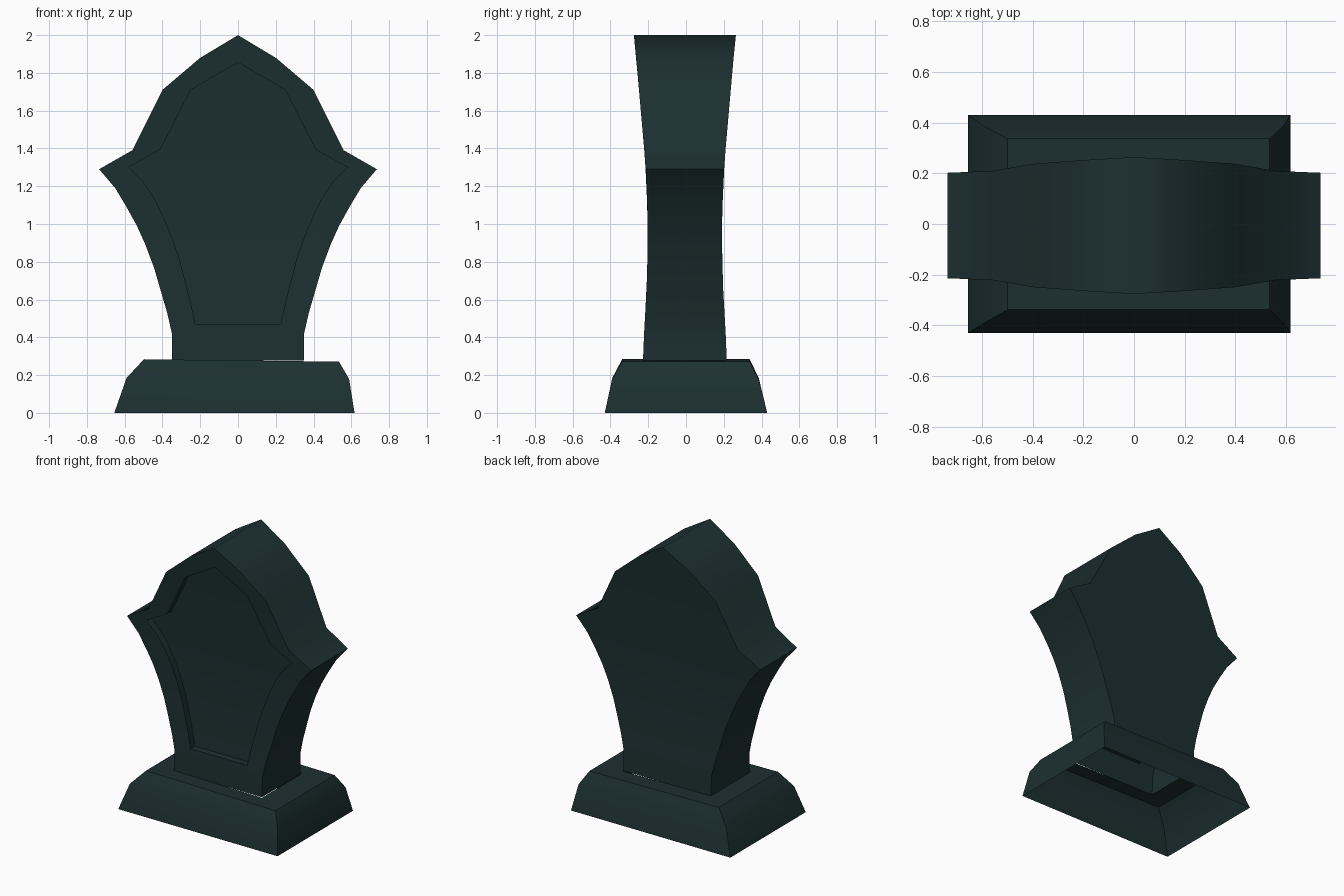
import bpy, bmesh
from math import radians

if "Cube" in bpy.data.objects:
    bpy.data.objects.remove(bpy.data.objects["Cube"])

stone = bpy.data.materials.new("dark_stone")
stone.diffuse_color = (0.012, 0.029, 0.030, 1)
stone.use_nodes = True
stone.node_tree.nodes["Principled BSDF"].inputs["Base Color"].default_value = stone.diffuse_color

# Half outlines (x, z), bottom to peak; the rim and panel points pair up
RIM = [(.35, .42), (.375, .53), (.41, .65), (.445, .77), (.49, .89), (.535, .99),
       (.59, 1.09), (.65, 1.19), (.735, 1.29), (.56, 1.39), (.40, 1.71), (.20, 1.88), (0, 2.0)]
PANEL = [(.226, .47), (.25, .58), (.28, .70), (.312, .82), (.35, .93), (.392, 1.03),
         (.44, 1.13), (.50, 1.22), (.58, 1.30), (.41, 1.395), (.25, 1.71), (.13, 1.78), (0, 1.855)]
FOOT_Z = .277
# Half thickness of the slab against height
DEPTH = [(.27, .222), (.42, .216), (.65, .203), (.85, .197), (1.05, .197), (1.29, .208),
         (1.39, .215), (1.71, .243), (1.88, .258), (2.0, .27)]
RECESS = .05


def half_depth(z):
    for (z0, d0), (z1, d1) in zip(DEPTH, DEPTH[1:]):
        if z <= z1:
            return d0 + (d1 - d0) * (z - z0) / (z1 - z0)
    return DEPTH[-1][1]


def finish(bm, name, angle):
    bmesh.ops.remove_doubles(bm, verts=bm.verts, dist=1e-5)
    bmesh.ops.recalc_face_normals(bm, faces=bm.faces)
    mesh = bpy.data.meshes.new(name)
    bm.to_mesh(mesh)
    bm.free()
    mesh.materials.append(stone)
    ob = bpy.data.objects.new(name, mesh)
    bpy.context.collection.objects.link(ob)
    bpy.ops.object.select_all(action='DESELECT')
    ob.select_set(True)
    bpy.context.view_layer.objects.active = ob
    bpy.ops.object.shade_smooth_by_angle(angle=radians(angle))


def loop(bm, half, side, shift=0):
    """Mirrored outline: up the right edge and down the left one."""
    pts = half + [(-x, z) for x, z in half[-2::-1]]
    return [bm.verts.new((x, side * half_depth(z) - .006 + shift, z)) for x, z in pts]


def bridge(bm, a, b, closed=False):
    n = len(a)
    for i in range(n if closed else n - 1):
        j = (i + 1) % n
        bm.faces.new((a[i], a[j], b[j], b[i]))


def fill(bm, ring):
    """Rungs across a mirrored outline, ending in a triangle at the peak."""
    n = len(ring)
    for i in range(n // 2 - 1):
        bm.faces.new((ring[i], ring[i + 1], ring[n - 2 - i], ring[n - 1 - i]))
    m = n // 2
    bm.faces.new((ring[m - 1], ring[m], ring[m + 1]))


# Headstone slab: flared block, open below, with a sunken front panel
bm = bmesh.new()
foot = [(.35, FOOT_Z)]
front = loop(bm, foot + RIM, -1)
back = loop(bm, foot + RIM, 1)
bridge(bm, front, back)
fill(bm, back)
edge = loop(bm, PANEL, -1)
floor = loop(bm, PANEL, -1, RECESS)
rim = front[1:-1]
bridge(bm, rim, edge, closed=True)
bm.faces.new((front[0], front[1], front[-2], front[-1]))
bridge(bm, edge, floor, closed=True)
fill(bm, floor)
finish(bm, "headstone_slab", 65)

# Plinth: hollow bevelled shell, slightly lopsided, with a hole under the slab
bm = bmesh.new()
d = half_depth(FOOT_Z)
# left x, right x, front y, back y, left z, right z
LEVELS = [(-.655, .617, -.43, .43, 0, 0),
          (-.59, .588, -.39, .385, .185, .18),
          (-.498, .535, -.338, .337, .284, .271),
          (-.35, .35, -d - .006, d - .006, .282, .273)]
rings = [[bm.verts.new(p) for p in ((l, f, zl), (r, f, zr), (r, b, zr), (l, b, zl))]
         for l, r, f, b, zl, zr in LEVELS]
for a, b in zip(rings, rings[1:]):
    bridge(bm, a, b, closed=True)
finish(bm, "plinth", 40)
